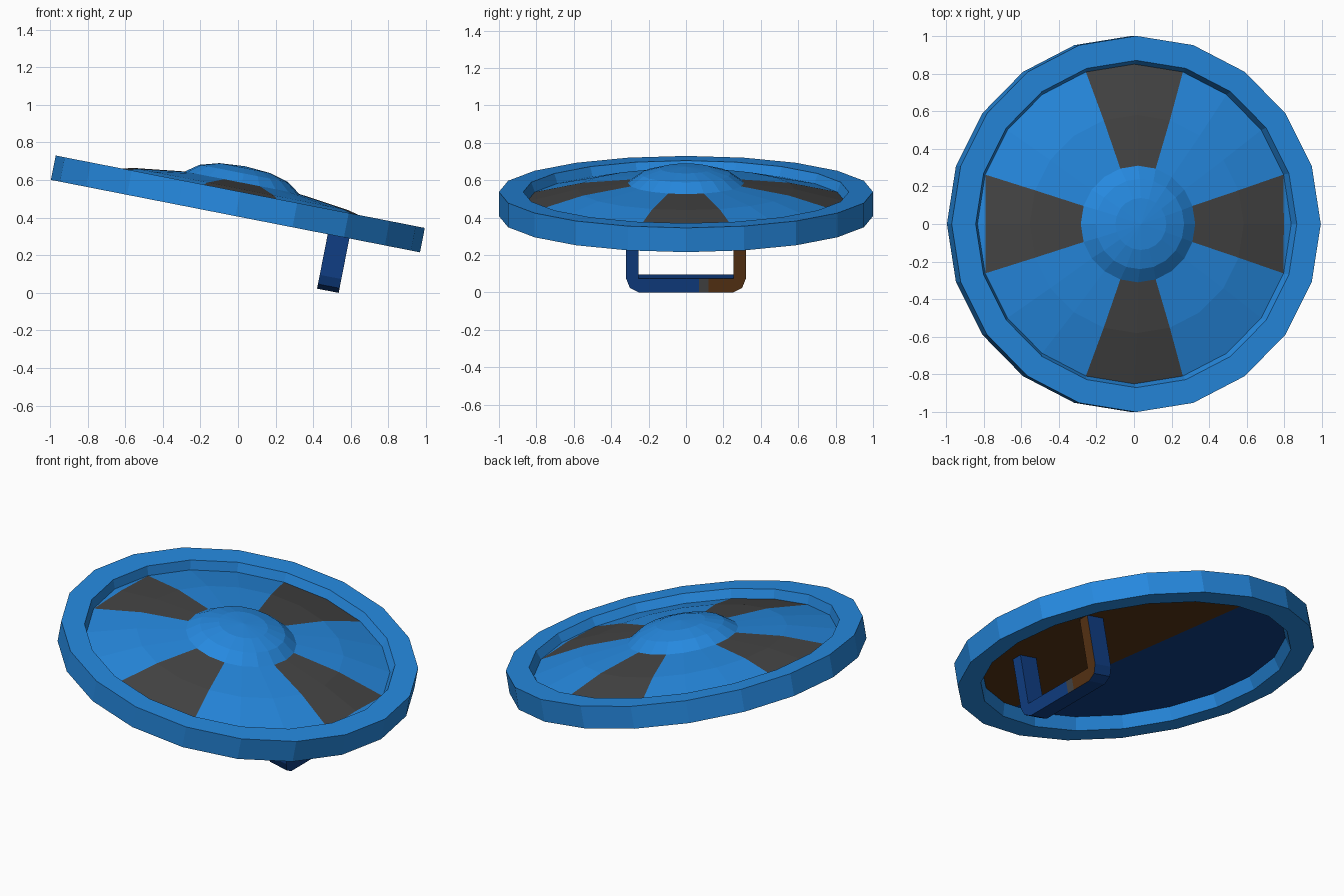
import bpy, bmesh, math
from mathutils import Matrix, Vector

if "Cube" in bpy.data.objects:
    bpy.data.objects.remove(bpy.data.objects["Cube"])

SIDES = 20
# Everything is built lying flat, then tilted about y and lifted
TILT = Matrix.Translation((-0.0135, 0, 0.408)) @ Matrix.Rotation(math.radians(11.1), 4, 'Y')


def material(name, rgb):
    m = bpy.data.materials.new(name)
    m.diffuse_color = (*rgb, 1)
    m.use_nodes = True
    m.node_tree.nodes["Principled BSDF"].inputs["Base Color"].default_value = m.diffuse_color
    return m


BLUE = material("bright_blue", (0.019, 0.25, 0.74))
GREY = material("dark_grey", (0.058, 0.058, 0.058))
NAVY = material("navy", (0.005, 0.048, 0.23))
BROWN = material("brown", (0.095, 0.033, 0.007))


def finish(name, bm, mats, rule=None):
    """Colour faces by rule, tilt, and make the object."""
    bm.normal_update()
    for f in bm.faces:
        f.material_index = rule(f) if rule else 0
    bm.transform(TILT)
    me = bpy.data.meshes.new(name)
    bm.to_mesh(me)
    bm.free()
    for m in mats:
        me.materials.append(m)
    ob = bpy.data.objects.new(name, me)
    bpy.context.collection.objects.link(ob)
    return ob


def ring(bm, r, z):
    """r and z may be functions of the side index."""
    out = []
    for i in range(SIDES):
        a = 2 * math.pi * i / SIDES
        rr = r(i) if callable(r) else r
        zz = z(i) if callable(z) else z
        out.append(bm.verts.new((rr * math.cos(a), rr * math.sin(a), zz)))
    return out


def lathe(profile, closed=False, cap=None):
    bm = bmesh.new()
    rings = [ring(bm, r, z) for r, z in profile]
    pairs = list(zip(rings, rings[1:]))
    if closed:
        pairs.append((rings[-1], rings[0]))
    for a, b in pairs:
        for i in range(SIDES):
            j = (i + 1) % SIDES
            bm.faces.new((a[i], a[j], b[j], b[i]))
    if cap is not None:
        c = bm.verts.new((0, 0, cap))
        for i in range(SIDES):
            bm.faces.new((rings[-1][i], rings[-1][(i + 1) % SIDES], c))
    return bm


# Raised outer rim
bm = lathe([(1, 0), (1, 0.132), (0.87, 0.132), (0.85, 0.08), (0.85, 0.07), (0.87, 0)], closed=True)
bmesh.ops.recalc_face_normals(bm, faces=bm.faces)
finish("rim", bm, [BLUE])


# Domed face with four dark panels; the left and right panels end on a straight chord
def chord(i):
    return 0.808 if i % 10 == 0 else 0.849


def chord_z(i):
    return 0.147 - (chord(i) - 0.58) * 0.248


def panel(f):
    c = f.calc_center_median()
    a = math.atan2(c.y, c.x)
    off = abs((a + math.pi / 4) % (math.pi / 2) - math.pi / 4)
    if off > math.radians(18):
        return 0
    on_edge = any(v.co.xy.length > 0.8495 for v in f.verts)
    return 0 if on_edge and abs(c.x) > abs(c.y) else 1


bm = lathe([(0.85, 0.08), (chord, chord_z), (0.58, 0.147), (0.31, 0.181)])
finish("domed_face", bm, [BLUE, GREY], panel)

# Central boss
finish("boss", lathe([(0.31, 0.181), (0.24, 0.231), (0.138, 0.26)], cap=0.27), [BLUE])

# Flat back plate, split into brown and navy halves
bm = bmesh.new()
bm.faces.new(list(reversed(ring(bm, 0.852, 0.075))))
split = Vector((1, 0.2, 0)).normalized()
bmesh.ops.bisect_plane(bm, geom=bm.verts[:] + bm.edges[:] + bm.faces[:],
                       plane_co=(0, 0, 0), plane_no=split)
finish("back_plate", bm, [NAVY, BROWN],
       lambda f: 1 if f.calc_center_median().dot(split) > 0 else 0)

# U-shaped grip with chamfered corners
half = [(0.255, -0.22), (0.255, 0.08), (0.32, 0.08), (0.32, -0.22), (0.30, -0.27), (0.25, -0.295)]
outline = half + [(-y, z) for y, z in reversed(half)]
bm = bmesh.new()
face = bm.faces.new([bm.verts.new((0.5, y, z)) for y, z in outline])
ext = bmesh.ops.extrude_face_region(bm, geom=[face], use_keep_orig=True)
bmesh.ops.translate(bm, vec=(0.117, 0, 0),
                    verts=[g for g in ext["geom"] if isinstance(g, bmesh.types.BMVert)])
bmesh.ops.recalc_face_normals(bm, faces=bm.faces)
for cut in (0.07, 0.12):
    bmesh.ops.bisect_plane(bm, geom=bm.verts[:] + bm.edges[:] + bm.faces[:],
                           plane_co=(0, cut, 0), plane_no=(0, 1, 0))


def grip_colour(f):
    y = f.calc_center_bounds().y
    if f.normal.x < 0.5 or y < 0.07:
        return 0
    return 1 if y < 0.12 else 2


finish("grip", bm, [NAVY, GREY, BROWN], grip_colour)
